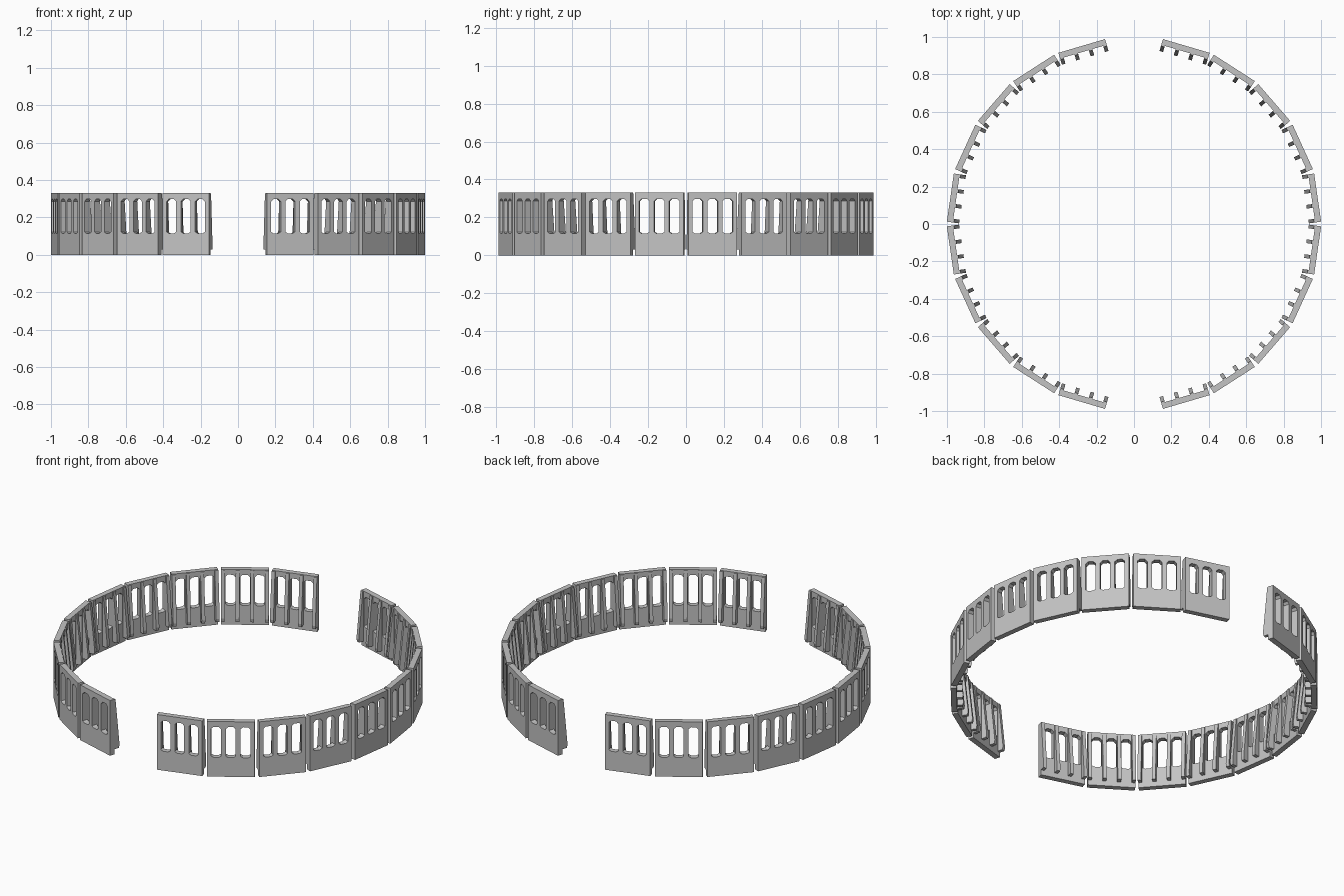
import bpy, bmesh, math
from mathutils import Matrix, Vector

cube = bpy.data.objects.get("Cube")
if cube:
    bpy.data.objects.remove(cube, do_unlink=True)

PANELS = 22            # slots around the ring, front and back slots stay open
RADIUS = 0.992         # outer face of the panels
WIDTH, HEIGHT, THICK = 0.26, 0.33, 0.032
PITCH = 0.08           # spacing of the openings and ribs
RIB_WIDTH = 0.02

mat = bpy.data.materials.new("light grey")
mat.use_nodes = True
grey = (0.55, 0.55, 0.55, 1)
mat.diffuse_color = grey
mat.node_tree.nodes["Principled BSDF"].inputs["Base Color"].default_value = grey


def add_loop(curve, points):
    """Add one closed outline to a filled curve."""
    spline = curve.splines.new('POLY')
    spline.points.add(len(points) - 1)
    for point, (x, z) in zip(spline.points, points):
        point.co = (x, z, 0, 1)
    spline.use_cyclic_u = True


def opening(cx, half=0.027, low=0.115, high=0.298, cut=0.013):
    """Tall window with cut corners."""
    return [(cx - half + cut, low), (cx + half - cut, low),
            (cx + half, low + cut * 0.6), (cx + half, high - cut),
            (cx + half - cut, high), (cx - half + cut, high),
            (cx - half, high - cut), (cx - half, low + cut * 0.6)]


# Plate with three openings
curve = bpy.data.curves.new("panel_outline", 'CURVE')
curve.dimensions = '2D'
curve.fill_mode = 'BOTH'
curve.extrude = THICK / 2
w = WIDTH / 2
add_loop(curve, [(-w, 0), (w, 0), (w, HEIGHT), (-w, HEIGHT)])
for i in (-1, 0, 1):
    add_loop(curve, opening(i * PITCH))
outline = bpy.data.objects.new("panel_outline", curve)
bpy.context.collection.objects.link(outline)
bpy.context.view_layer.update()
plate = bpy.data.meshes.new_from_object(
    outline.evaluated_get(bpy.context.evaluated_depsgraph_get()))
bpy.data.objects.remove(outline, do_unlink=True)

bm = bmesh.new()
bm.from_mesh(plate)
bmesh.ops.remove_doubles(bm, verts=bm.verts, dist=0.0001)
# Stand the plate up with its outer face on y = 0 and the inside towards +y
bm.transform(Matrix.Translation((0, THICK / 2, 0)) @ Matrix.Rotation(math.pi / 2, 4, 'X'))

# Tapered ribs on the inner side, deepest near the foot
profile = [(THICK - 0.005, 0.03), (THICK + 0.03, 0.03), (THICK + 0.034, 0.05),
           (THICK + 0.006, HEIGHT - 0.003), (THICK - 0.005, HEIGHT - 0.003)]
for i in (-1.5, -0.5, 0.5, 1.5):
    x = i * PITCH - RIB_WIDTH / 2
    face = bm.faces.new([bm.verts.new((x, y, z)) for y, z in profile])
    ext = bmesh.ops.extrude_face_region(bm, geom=[face])
    moved = [g for g in ext["geom"] if isinstance(g, bmesh.types.BMVert)]
    bmesh.ops.translate(bm, verts=moved, vec=Vector((RIB_WIDTH, 0, 0)))
bmesh.ops.recalc_face_normals(bm, faces=bm.faces)
for f in bm.faces:
    f.smooth = False
    f.material_index = 0

panel = bpy.data.meshes.new("wall_panel")
bm.to_mesh(panel)
bm.free()
panel.materials.clear()
panel.materials.append(mat)
bpy.data.meshes.remove(plate)

# Place the panels around the ring, leaving the two gateways
for k in range(PANELS):
    if k % (PANELS // 2) == 0:
        continue
    obj = bpy.data.objects.new(f"wall_panel_{k:02d}", panel)
    turn = Matrix.Rotation(math.tau * k / PANELS, 4, 'Z')
    obj.matrix_world = turn @ Matrix.Translation((0, -RADIUS, 0))
    bpy.context.collection.objects.link(obj)
